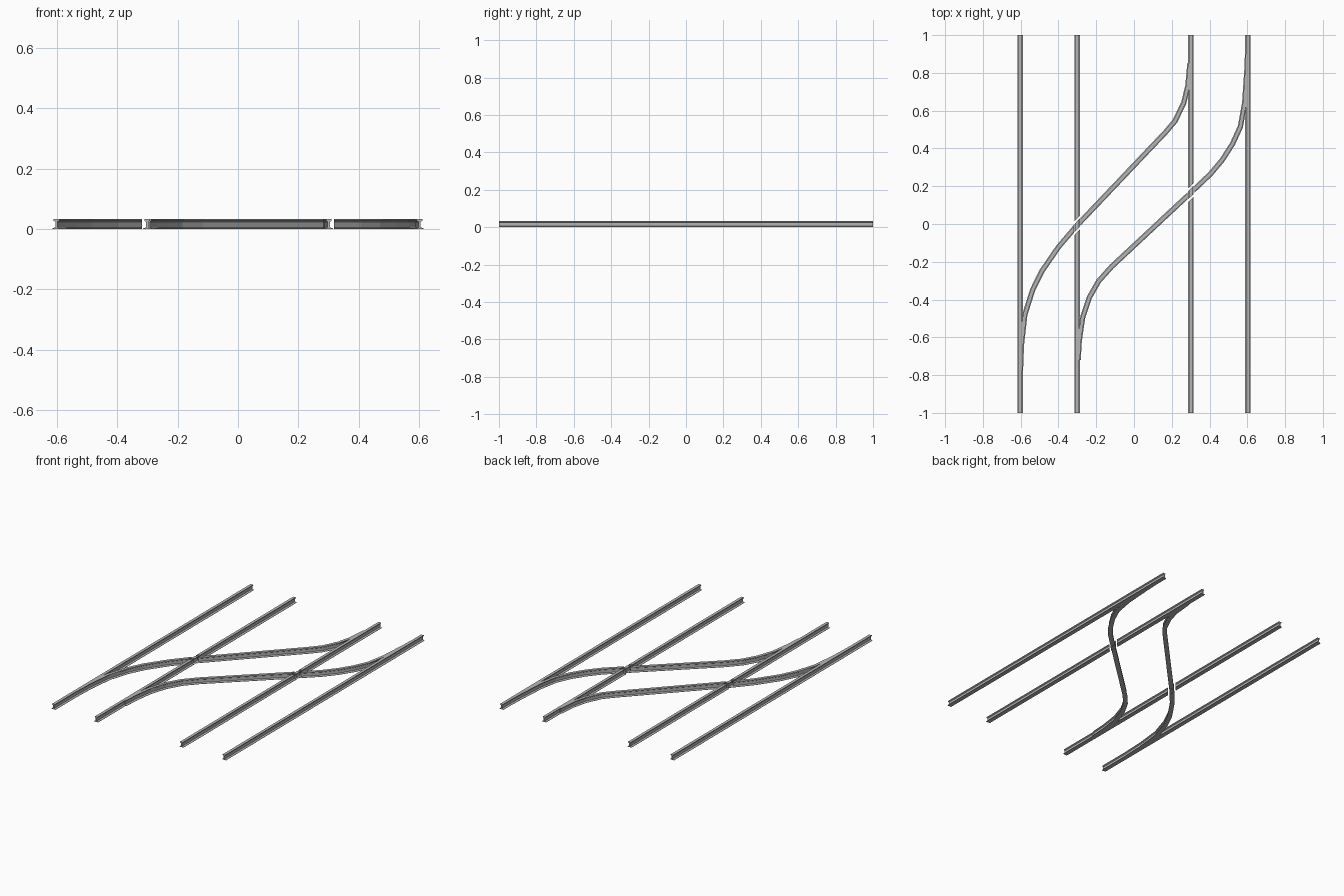
import bpy
import bmesh
from mathutils import Vector

cube = bpy.data.objects.get("Cube")
if cube:
    bpy.data.objects.remove(cube, do_unlink=True)

steel = bpy.data.materials.new("steel_grey")
steel.use_nodes = True
grey = (0.47, 0.47, 0.47, 1)
steel.diffuse_color = grey
steel.node_tree.nodes["Principled BSDF"].inputs["Base Color"].default_value = grey

# Rail cross-section: wide foot, thin web, flared head
HALF = [(0.014, 0), (0.014, 0.002), (0.0035, 0.006),
        (0.0035, 0.024), (0.0095, 0.028), (0.0095, 0.033)]
PROFILE = HALF + [(-u, z) for u, z in reversed(HALF)]

OUTER, INNER = 0.602, 0.301
ACROSS = Vector((0, 1))


def rail(name, points, start_cut=None, end_cut=None):
    """Sweep the rail section along a path, with mitred joints and skewed ends."""
    pts = [Vector(p) for p in points]
    dirs = [(b - a).normalized() for a, b in zip(pts, pts[1:])]
    bm = bmesh.new()
    rings = []
    for i, p in enumerate(pts):
        d = dirs[min(i, len(dirs) - 1)]
        n = Vector((d.y, -d.x))
        side = n
        if 0 < i < len(dirs):
            before = dirs[i - 1]
            side = n + Vector((before.y, -before.x))
        elif i == 0 and start_cut:
            side = start_cut
        elif i == len(dirs) and end_cut:
            side = end_cut
        side = side / side.dot(n)
        rings.append([bm.verts.new((p.x + side.x * u, p.y + side.y * u, z))
                      for u, z in PROFILE])
    count = len(PROFILE)
    for a, b in zip(rings, rings[1:]):
        for i in range(count):
            j = (i + 1) % count
            bm.faces.new((a[i], b[i], b[j], a[j]))
    bm.faces.new(rings[0])
    bm.faces.new(rings[-1][::-1])
    bmesh.ops.recalc_face_normals(bm, faces=bm.faces)
    mesh = bpy.data.meshes.new(name)
    bm.to_mesh(mesh)
    bm.free()
    mesh.materials.append(steel)
    bpy.context.collection.objects.link(bpy.data.objects.new(name, mesh))


# Curved rails, each in two runs that stop short of the inner straight rail
right_lower = [(-0.602, -0.80), (-0.596, -0.64), (-0.578, -0.48), (-0.537, -0.35),
               (-0.488, -0.25), (-0.40, -0.122), (-0.318, -0.026)]
right_upper = [(-0.284, 0.011), (0.168, 0.487), (0.217, 0.545),
               (0.263, 0.64), (0.285, 0.73), (0.296, 0.85)]
left_lower = [(-0.296, -0.72), (-0.290, -0.62), (-0.272, -0.495), (-0.237, -0.39),
              (-0.187, -0.302), (-0.118, -0.225), (0.284, 0.150)]
left_upper = [(0.319, 0.183), (0.405, 0.265), (0.468, 0.34), (0.522, 0.425),
              (0.563, 0.515), (0.586, 0.64), (0.598, 0.82), (0.602, 0.92)]

for label, sign, lower, upper in (("right", -1, right_lower, right_upper),
                                  ("left", 1, left_lower, left_upper)):
    rail(f"{label}_curve_front", lower, end_cut=ACROSS)
    rail(f"{label}_curve_back", upper, start_cut=ACROSS)

    # Straight rails; the inner one has slanted wheel gaps along the curve
    rail(f"{label}_outer_rail", [(sign * OUTER, -1), (sign * OUTER, 1)])
    x = sign * INNER
    y = (lower[-1][1] + upper[0][1]) / 2
    slant = Vector(upper[0]) - Vector(lower[-1])
    rail(f"{label}_inner_rail_front", [(x, -1), (x, y - 0.036)], end_cut=slant)
    rail(f"{label}_crossing_block", [(x, y - 0.022), (x, y + 0.022)], slant, slant)
    rail(f"{label}_inner_rail_back", [(x, y + 0.036), (x, 1)], start_cut=slant)
